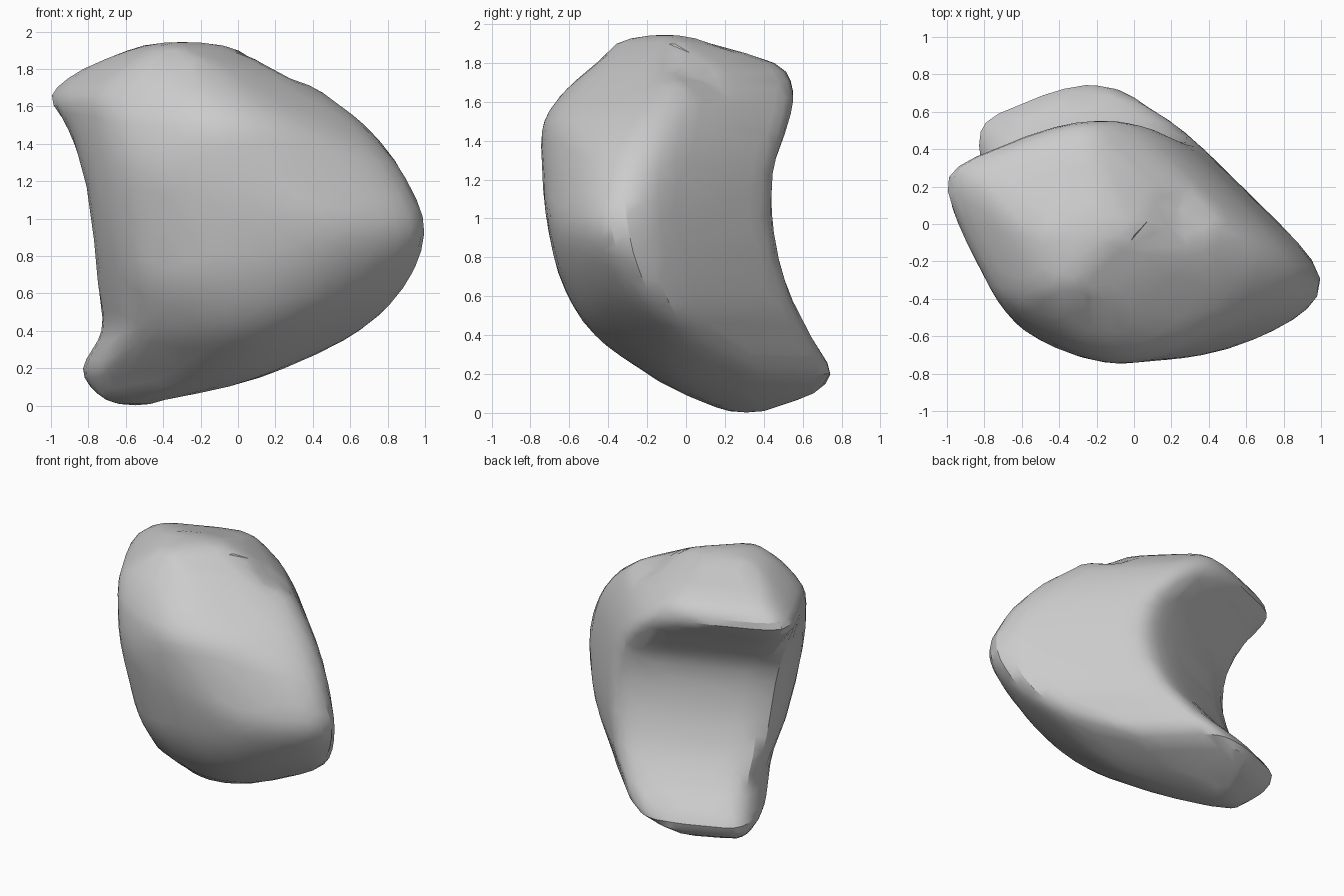
import bpy, bmesh, math
from mathutils import Vector

if "Cube" in bpy.data.objects:
    bpy.data.objects.remove(bpy.data.objects["Cube"])

# Facing angles of the boulder's sides, in degrees round the vertical axis
ANGLES = (0, 45, 90, 112, 135, 180, 207, 245, 270, 292, 315)
NORMALS = [Vector((math.cos(math.radians(a)), math.sin(math.radians(a)))) for a in ANGLES]
EAST, NORTH, WEST, SOUTH = (ANGLES.index(a) for a in (0, 90, 180, 270))
# Height: reach of the stone in each facing
LEVELS = {
    0.03: (-.40, -.02, .47, .60, .73, .71, .52, .08, -.15, -.32, -.42),
    0.10: (-.05, .14, .66, .71, .90, .79, .57, .16, .02, -.05, -.06),
    0.20: (.25, .43, .745, .82, 1.0, .83, .61, .26, .20, .20, .19),
    0.40: (.65, .49, .64, .62, .80, .73, .61, .48, .47, .49, .50),
    0.65: (.90, .52, .52, .45, .67, .75, .68, .64, .63, .69, .79),
    0.95: (1.0, .52, .45, .36, .63, .78, .76, .71, .71, .81, .99),
    1.25: (.88, .48, .45, .36, .69, .83, .81, .77, .74, .75, .88),
    1.50: (.68, .41, .53, .50, .82, .92, .82, .74, .73, .68, .66),
    1.66: (.46, .33, .55, .64, .92, 1.0, .80, .67, .62, .56, .45),
    1.80: (.20, .16, .46, .54, .80, .83, .69, .60, .46, .40, .25),
    1.90: (.01, .00, .12, .25, .42, .59, .55, .49, .36, .24, .05),
}
ZS = list(LEVELS)
SIDES = 64
P = 16          # sharpness of the corners


def reach(z):
    """Smoothly interpolated side reaches at height z."""
    i = max(k for k in range(len(ZS) - 1) if ZS[k] <= z + 1e-6)
    j0, j3 = max(i - 1, 0), min(i + 2, len(ZS) - 1)
    za, zb = ZS[i], ZS[i + 1]
    t = (z - za) / (zb - za)
    out = []
    for k in range(len(ANGLES)):
        a, b = LEVELS[za][k], LEVELS[zb][k]
        ma = (b - LEVELS[ZS[j0]][k]) / (zb - ZS[j0]) * (zb - za)
        mb = (LEVELS[ZS[j3]][k] - a) / (ZS[j3] - za) * (zb - za)
        out.append((2*t**3 - 3*t*t + 1) * a + (t**3 - 2*t*t + t) * ma
                   + (3*t*t - 2*t**3) * b + (t**3 - t*t) * mb)
    return out


def ring(z):
    """Rounded polygon that touches the side reaches."""
    r = reach(z)
    c = Vector(((r[EAST] - r[WEST]) / 2, (r[NORTH] - r[SOUTH]) / 2))
    pts = []
    for s in range(SIDES):
        a = 2 * math.pi * s / SIDES
        d = Vector((math.cos(a), math.sin(a)))
        g = sum(max(0, d.dot(n) / max(h - c.dot(n), .03)) ** P for n, h in zip(NORMALS, r))
        pts.append(c + d * g ** (-1 / P))
    # stretch to the full width and depth
    for ax, lo, hi in ((0, -r[WEST], r[EAST]), (1, -r[SOUTH], r[NORTH])):
        p0, p1 = min(p[ax] for p in pts), max(p[ax] for p in pts)
        for p in pts:
            p[ax] = lo + (p[ax] - p0) / (p1 - p0) * (hi - lo)
    return [Vector((p.x, p.y, z)) for p in pts]


heights = []
for a, b in zip(ZS, ZS[1:]):
    n = max(2, round((b - a) / .05))
    heights += [a + (b - a) * i / n for i in range(n)]
rings = [ring(z) for z in heights + [ZS[-1]]]


# Rounded crown and underside
def shrunk(loop, f, z):
    m = sum(loop, Vector()) / len(loop)
    return [Vector((m.x + (p.x - m.x) * f, m.y + (p.y - m.y) * f, z)) for p in loop]


rings = ([shrunk(rings[0], .55, .008)] + rings
         + [shrunk(rings[-1], .7, 1.927), shrunk(rings[-1], .3, 1.942)])

bm = bmesh.new()
loops = [[bm.verts.new(p) for p in r] for r in rings]
for lo, hi in zip(loops, loops[1:]):
    for i in range(SIDES):
        j = (i + 1) % SIDES
        bm.faces.new((lo[i], lo[j], hi[j], hi[i]))
for loop, z in ((loops[0], 0), (loops[-1], 1.945)):
    m = sum((v.co for v in loop), Vector()) / SIDES
    tip = bm.verts.new((m.x, m.y, z))
    for i in range(SIDES):
        bm.faces.new((loop[i], loop[(i + 1) % SIDES], tip))
bmesh.ops.recalc_face_normals(bm, faces=bm.faces)
bmesh.ops.smooth_vert(bm, verts=bm.verts, factor=.3, use_axis_x=True, use_axis_y=True, use_axis_z=True)

# Small dent and knob on the upper right shoulder
for v in bm.verts:
    for centre, size, push in (((.24, .05, 1.72), .12, -.045), ((.39, -.03, 1.65), .10, .02)):
        d = (v.co - Vector(centre)).length / size
        v.co += Vector((.5, .2, .85)) * push * math.exp(-d * d)

me = bpy.data.meshes.new("boulder")
bm.to_mesh(me)
bm.free()
boulder = bpy.data.objects.new("boulder", me)
bpy.context.collection.objects.link(boulder)

stone = bpy.data.materials.new("grey stone")
stone.diffuse_color = (.6, .6, .6, 1)
stone.use_nodes = True
stone.node_tree.nodes["Principled BSDF"].inputs["Base Color"].default_value = stone.diffuse_color
me.materials.append(stone)

# Chiselled, irregular facets
dec = boulder.modifiers.new("facets", 'DECIMATE')
dec.ratio = .3
bpy.context.view_layer.objects.active = boulder
boulder.select_set(True)
bpy.ops.object.modifier_apply(modifier=dec.name)
bpy.ops.object.shade_smooth_by_angle(angle=math.radians(25))
